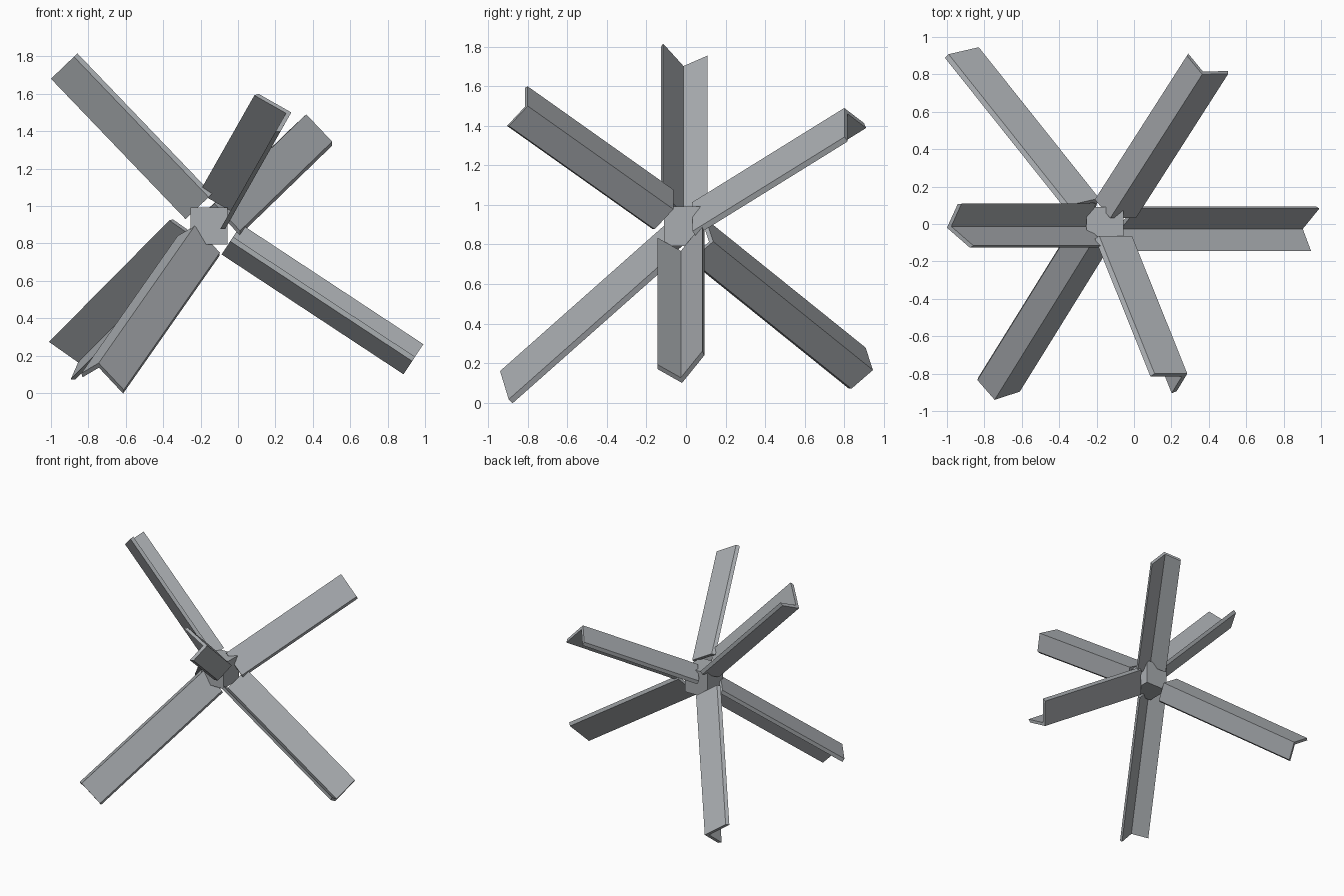
import bpy, bmesh
from mathutils import Vector

if "Cube" in bpy.data.objects:
    bpy.data.objects.remove(bpy.data.objects["Cube"])

LONG, SHORT, THICK, CHAMFER = 0.217, 0.166, 0.023, 0.016

steel = bpy.data.materials.new("dark_steel")
steel.diffuse_color = (0.40, 0.42, 0.44, 1)
steel.use_nodes = True
steel.node_tree.nodes["Principled BSDF"].inputs["Base Color"].default_value = steel.diffuse_color


def make_object(name, bm):
    bmesh.ops.recalc_face_normals(bm, faces=bm.faces[:])
    mesh = bpy.data.meshes.new(name)
    bm.to_mesh(mesh)
    bm.free()
    mesh.materials.append(steel)
    obj = bpy.data.objects.new(name, mesh)
    bpy.context.collection.objects.link(obj)


def angle_beam(name, ridge, inward, length, long_tip, short_tip):
    """L-section beam: outer ridge end point, direction to hub, flange tips."""
    ridge, d = Vector(ridge), Vector(inward).normalized()
    u = Vector(long_tip) - ridge
    u = (u - d * u.dot(d)).normalized()
    v = d.cross(u)
    if v.dot(Vector(short_tip) - ridge) < 0:
        v = -v
    # flange tips are bevelled on the outer side
    profile = [(0, 0), (LONG - CHAMFER, 0), (LONG, THICK), (THICK, THICK),
               (THICK, SHORT), (0, SHORT - CHAMFER)]
    bm = bmesh.new()
    face = bm.faces.new([bm.verts.new(ridge + u * a + v * b) for a, b in profile])
    ext = bmesh.ops.extrude_face_region(bm, geom=[face], use_keep_orig=True)
    moved = [e for e in ext["geom"] if isinstance(e, bmesh.types.BMVert)]
    bmesh.ops.translate(bm, verts=moved, vec=d * length)
    make_object(name, bm)


# Six steel angle beams radiating from the hub
beams = [
    ("upper_left_beam", (-1.0, -.02, 1.68), (.70, 0, -.73), 1.04,
     (-.86, -.14, 1.81), (-.90, .10, 1.77)),
    ("lower_right_beam", (.885, -.02, .10), (-.835, 0, .55), 1.165,
     (.99, .115, .27), (.95, -.14, .21)),
    ("upper_front_beam", (.285, -.80, 1.50), (-.312, .776, -.55), .95,
     (.10, -.80, 1.605), (.20, -.905, 1.40)),
    ("upper_back_beam", (.365, .80, 1.49), (-.48, -.75, -.465), 1.03,
     (.50, .80, 1.345), (.285, .91, 1.37)),
    ("lower_back_beam", (-.83, .945, .165), (.53, -.665, .535), 1.22,
     (-1.0, .91, .28), (-.89, .83, .08)),
    ("lower_front_beam", (-.745, -.94, .16), (.42, .677, .60), 1.22,
     (-.605, -.90, 0.0), (-.82, -.82, .075)),
]
for b in beams:
    angle_beam(*b)

# Central hub block
bm = bmesh.new()
bmesh.ops.create_cube(bm, size=0.2)
bmesh.ops.translate(bm, verts=bm.verts[:], vec=(-.155, -.01, .893))
make_object("hub", bm)
